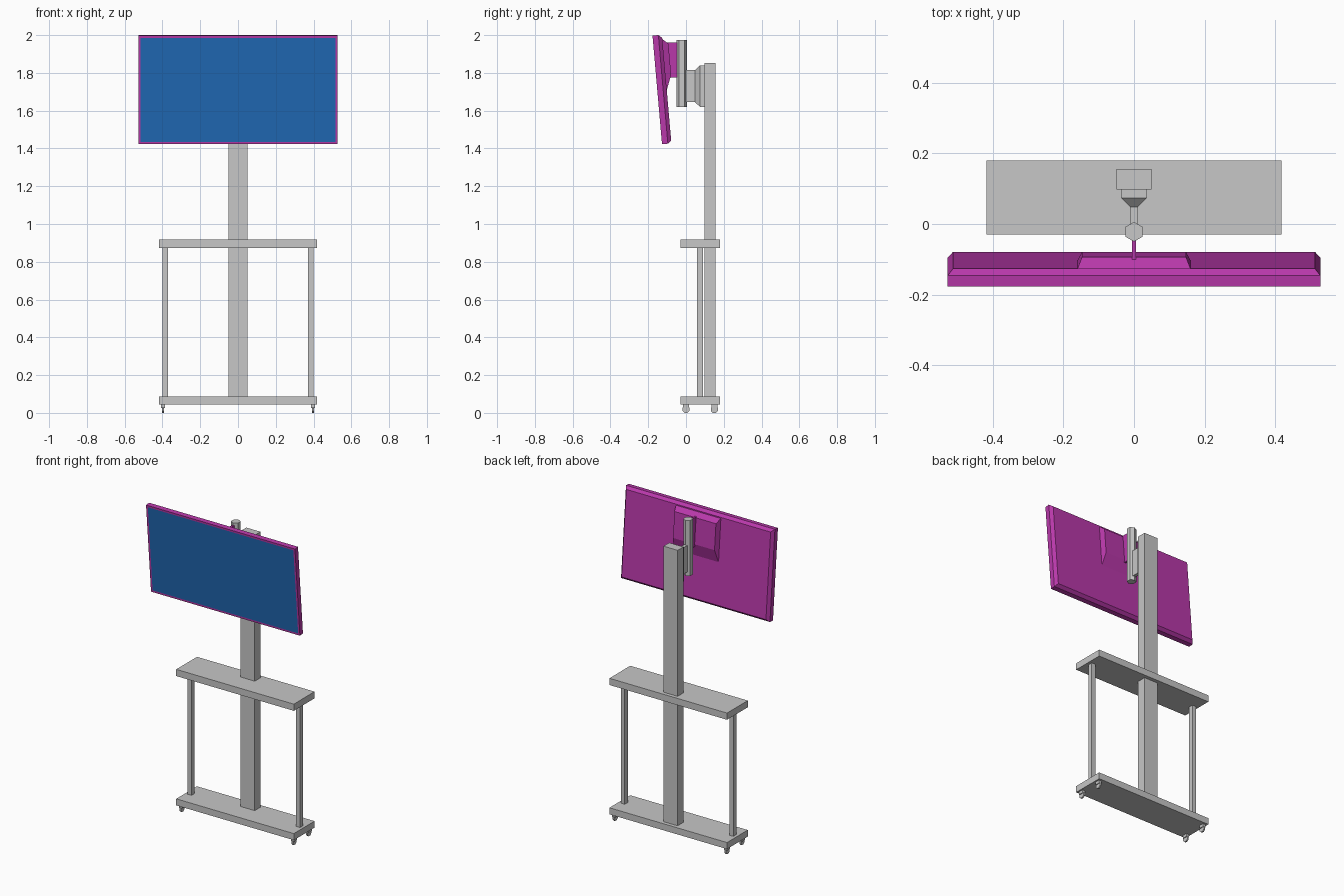
import bpy
import bmesh
from math import radians
from mathutils import Matrix

cube = bpy.data.objects.get("Cube")
if cube:
    bpy.data.objects.remove(cube, do_unlink=True)


def material(name, rgb):
    mat = bpy.data.materials.new(name)
    mat.use_nodes = True
    mat.diffuse_color = (*rgb, 1)
    mat.node_tree.nodes["Principled BSDF"].inputs["Base Color"].default_value = (*rgb, 1)
    return mat


grey = material("light grey", (0.57, 0.57, 0.57))
magenta = material("magenta", (0.48, 0.04, 0.40))
blue = material("screen blue", (0.015, 0.145, 0.47))


def finish(name, bm, *mats):
    bmesh.ops.recalc_face_normals(bm, faces=bm.faces)
    mesh = bpy.data.meshes.new(name)
    bm.to_mesh(mesh)
    bm.free()
    for mat in mats:
        mesh.materials.append(mat)
    obj = bpy.data.objects.new(name, mesh)
    bpy.context.collection.objects.link(obj)
    return obj


def loft(name, rings, *mats):
    """Join upright rectangles (y, half width, z low, z high) from front to back."""
    bm = bmesh.new()
    loops = [[bm.verts.new((x, y, z)) for x, z in
              ((-w, low), (w, low), (w, high), (-w, high))]
             for y, w, low, high in rings]
    bm.faces.new(loops[0])
    bm.faces.new(loops[-1])
    for a, b in zip(loops, loops[1:]):
        for i in range(4):
            j = (i + 1) % 4
            bm.faces.new((a[i], a[j], b[j], b[i]))
    return finish(name, bm, *mats)


def box(name, half_width, y0, y1, z0, z1, mat, x=0):
    obj = loft(name, [(y0, half_width, z0, z1), (y1, half_width, z0, z1)], mat)
    obj.location.x = x
    return obj


def cylinder(name, sides, radius, depth, matrix, mat):
    bm = bmesh.new()
    bmesh.ops.create_cone(bm, cap_ends=True, segments=sides, radius1=radius,
                          radius2=radius, depth=depth, matrix=matrix)
    return finish(name, bm, mat)


# Stand: two shelves, central column and side legs
box("base_shelf", 0.417, -0.03, 0.18, 0.045, 0.087, grey)
box("upper_shelf", 0.417, -0.03, 0.18, 0.874, 0.917, grey)
box("column", 0.05, 0.098, 0.156, 0.087, 1.853, grey)
for side, s in (("left", 1), ("right", -1)):
    box(side + "_leg", 0.0135, 0.059, 0.09, 0.087, 0.874, grey, s * 0.385)
    # Casters
    for end, y in (("front", 0.0), ("back", 0.15)):
        name = f"{end}_{side}_caster"
        box(name + "_fork", 0.01, y - 0.016, y + 0.016, 0.026, 0.045, grey, s * 0.397)
        place = (Matrix.Translation((s * 0.397, y, 0.019))
                 @ Matrix.Rotation(radians(90), 4, "Y")
                 @ Matrix.Rotation(radians(22.5), 4, "Z"))
        cylinder(name + "_wheel", 8, 0.0205, 0.01, place, grey)

# Bracket from the column to the pivot
loft("bracket", [(0.1, 0.037, 1.62, 1.84), (0.074, 0.037, 1.62, 1.84),
                 (0.048, 0.011, 1.645, 1.815), (-0.01, 0.011, 1.645, 1.815)], grey)
cylinder("pivot_bar", 6, 0.028, 0.355, Matrix.Translation((0, -0.022, 1.797)), grey)
box("screen_arm", 0.006, -0.1, -0.035, 1.775, 1.96, magenta)

# Tilted display: first ring is the flush screen, the last is the bevelled back
display = loft("display", [(0, 0.516, 0.012, 0.565), (0, 0.528, 0, 0.577),
                           (0.031, 0.528, 0, 0.577), (0.05, 0.512, 0.016, 0.561)],
               magenta, blue)
display.data.polygons[0].material_index = 1
mount = loft("display_mount", [(0.049, 0.16, 0.28, 0.555),
                               (0.08, 0.147, 0.362, 0.527)], magenta)
for part in (display, mount):
    part.location = (0, -0.127, 1.4225)
    part.rotation_euler.x = radians(5)
